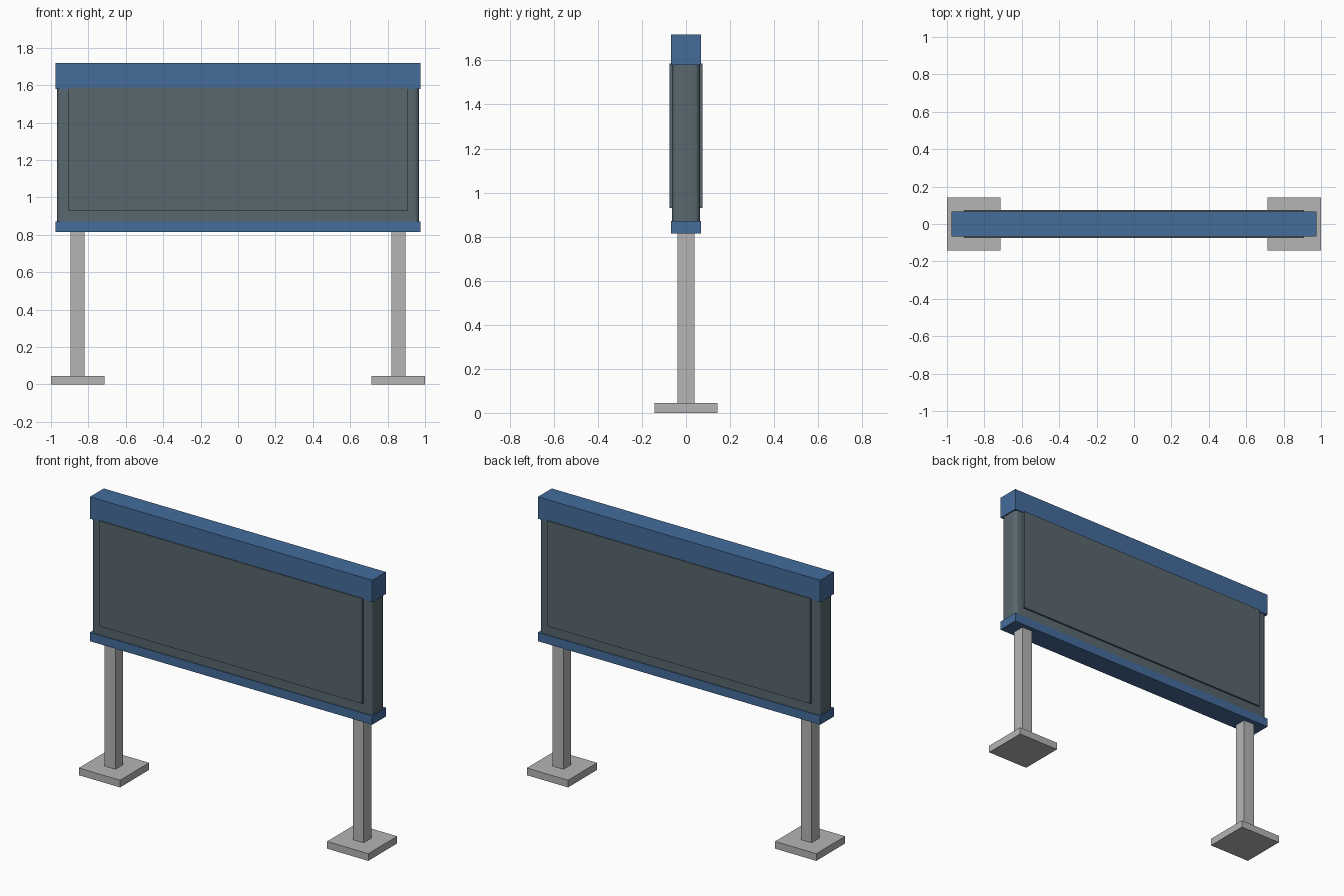
import bpy

cube = bpy.data.objects.get("Cube")
if cube:
    bpy.data.objects.remove(cube, do_unlink=True)


def material(name, color):
    mat = bpy.data.materials.new(name)
    mat.use_nodes = True
    mat.diffuse_color = (*color, 1)
    bsdf = next(n for n in mat.node_tree.nodes if n.type == "BSDF_PRINCIPLED")
    bsdf.inputs["Base Color"].default_value = (*color, 1)
    return mat


blue = material("blue paint", (0.058, 0.15, 0.33))
slate = material("slate panel", (0.098, 0.136, 0.156))
grey = material("light grey metal", (0.46, 0.46, 0.46))


def box(name, x, y, z, mat):
    """Box spanning the (low, high) range on each axis."""
    spans = (x, y, z)
    bpy.ops.mesh.primitive_cube_add(size=1, location=[(a + b) / 2 for a, b in spans])
    obj = bpy.context.object
    obj.name = name
    obj.scale = [b - a for a, b in spans]
    bpy.ops.object.transform_apply(location=False, rotation=False, scale=True)
    obj.data.materials.append(mat)
    return obj


# Top and bottom rails
rail_x, rail_y = (-0.975, 0.975), (-0.068, 0.068)
box("top_rail", rail_x, rail_y, (1.58, 1.717), blue)
box("bottom_rail", rail_x, rail_y, (0.815, 0.87), blue)

# Cabinet with rounded upright corners
cabinet = box("cabinet", (-0.968, 0.968), (-0.063, 0.063), (0.86, 1.59), slate)
weights = cabinet.data.attributes.new("bevel_weight_edge", "FLOAT", "EDGE")
for edge in cabinet.data.edges:
    a, b = (cabinet.data.vertices[i].co for i in edge.vertices)
    weights.data[edge.index].value = float(abs(a.z - b.z) > 0.1)
bevel = cabinet.modifiers.new("rounded corners", "BEVEL")
bevel.limit_method = "WEIGHT"
bevel.width = 0.025
bevel.segments = 5
bpy.ops.object.modifier_apply(modifier=bevel.name)
bpy.ops.object.shade_smooth_by_angle()

# Display panels on both faces
for name, side in (("front", -1), ("back", 1)):
    y = sorted((side * 0.055, side * 0.074))
    box(name + "_panel", (-0.91, 0.91), y, (0.93, 1.587), slate)

# Posts on square feet
for name, side in (("left", 1), ("right", -1)):
    box(name + "_post", sorted((side * 0.82, side * 0.895)), (-0.038, 0.038), (0.045, 0.82), grey)
    box(name + "_foot", sorted((side * 0.715, side)), (-0.1425, 0.1425), (0, 0.045), grey)
